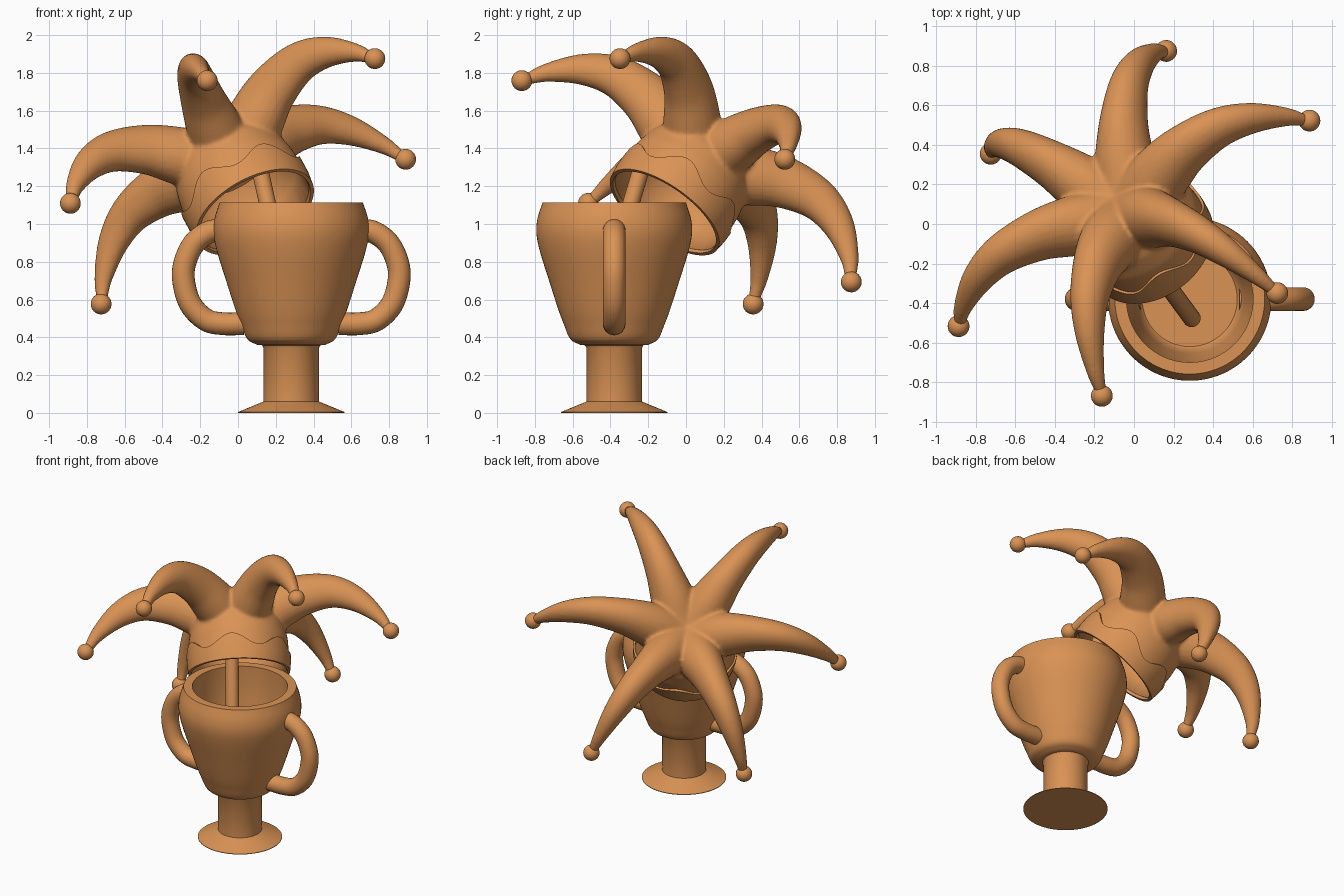
import bpy, bmesh, math
from mathutils import Matrix, Vector

if "Cube" in bpy.data.objects:
    bpy.data.objects.remove(bpy.data.objects["Cube"])

mat = bpy.data.materials.new("warm tan")
mat.diffuse_color = (0.70, 0.29, 0.09, 1)
mat.use_nodes = True
mat.node_tree.nodes["Principled BSDF"].inputs["Base Color"].default_value = mat.diffuse_color
I4 = Matrix.Identity(4)


def finish(name, bm, m=I4, angle=35):
    bm.transform(m)
    bmesh.ops.recalc_face_normals(bm, faces=bm.faces)
    me = bpy.data.meshes.new(name)
    bm.to_mesh(me)
    bm.free()
    ob = bpy.data.objects.new(name, me)
    bpy.context.collection.objects.link(ob)
    me.materials.append(mat)
    bpy.ops.object.select_all(action='DESELECT')
    ob.select_set(True)
    bpy.context.view_layer.objects.active = ob
    bpy.ops.object.shade_smooth_by_angle(angle=math.radians(angle))
    return ob


def catmull(pts, n):
    """Smooth curve through points of any dimension."""
    p = [Vector(q) for q in pts]
    p = [2 * p[0] - p[1]] + p + [2 * p[-1] - p[-2]]
    out = []
    for i in range(1, len(p) - 2):
        a, b, c, d = p[i - 1:i + 3]
        for k in range(n):
            t = k / n
            out.append(0.5 * (2 * b + (c - a) * t + (2 * a - 5 * b + 4 * c - d) * t * t
                              + (3 * b - a - 3 * c + d) * t ** 3))
    return out + [p[-2]]


def skin(bm, rings):
    for a, b in zip(rings, rings[1:]):
        n = len(a)
        for i in range(n):
            j = (i + 1) % n
            bm.faces.new((a[i], a[j], b[j], b[i]))


def add_tube(bm, pts, m=I4, sides=24, steps=8):
    """Capped tube along (x, z, radius[, sideways radius]) points in the local xz plane."""
    c = catmull(pts, steps)
    rings = []
    for i, p in enumerate(c):
        d = c[min(i + 1, len(c) - 1)] - c[max(i - 1, 0)]
        nrm = Vector((-d.y, 0, d.x)).normalized()
        o = Vector((p.x, 0, p.y))
        rings.append([bm.verts.new(m @ (o + p[2] * math.cos(a) * nrm + Vector((0, p[-1] * math.sin(a), 0))))
                      for a in (2 * math.pi * k / sides for k in range(sides))])
    skin(bm, rings)
    bm.faces.new(rings[0])
    bm.faces.new(rings[-1])


def add_lathe(bm, prof, sides=72, wave=None, closed=False):
    """Lathe (r, z) points; open profiles are capped at both ends."""
    rings = []
    for k, (r, z) in enumerate(prof):
        rings.append([bm.verts.new((r * math.cos(a), r * math.sin(a), z + (wave(k, a) if wave else 0)))
                      for a in (2 * math.pi * i / sides for i in range(sides))])
    if closed:
        skin(bm, rings + rings[:1])
    else:
        skin(bm, rings)
        bm.faces.new(rings[0])
        bm.faces.new(rings[-1])


# ---- cup ----
CUP = Matrix.Translation((0.282, -0.38, 0))
outer = catmull([(0.18, 0.36), (0.232, 0.39), (0.267, 0.47), (0.297, 0.55), (0.345, 0.70), (0.392, 0.85),
                 (0.412, 0.95), (0.406, 1.03), (0.379, 1.115)], 5)
bm = bmesh.new()
add_lathe(bm, [(0.283, 0), (0.283, 0.004), (0.147, 0.06), (0.147, 0.345), (0.155, 0.358)]
          + [tuple(p) for p in outer]
          + [(0.32, 1.115), (0.322, 0.97), (0.312, 0.85), (0.275, 0.6), (0.25, 0.47), (0.24, 0.46)])
finish("cup", bm, CUP)

for side, rot in (("right", 0), ("left", math.pi)):
    bm = bmesh.new()
    add_tube(bm, [(x, z, 0.06) for x, z in ((0.355, 0.97), (0.44, 0.955), (0.52, 0.89), (0.567, 0.78),
             (0.567, 0.68), (0.53, 0.57), (0.45, 0.492), (0.36, 0.472), (0.25, 0.472))])
    finish("handle_" + side, bm, CUP @ Matrix.Rotation(rot, 4, 'Z'), 50)

# ---- stick joining cup and hat ----
bm = bmesh.new()
add_tube(bm, [(0.234, -0.63, 0.045), (-0.075, 0.2, 0.045)])
finish("stick", bm, Matrix.Translation((0.155, -0.29, 1.115)) @ Matrix.Rotation(math.radians(-53.7), 4, 'Z'))

# ---- hat, built upright then tilted ----
HAT = (Matrix.Translation((0, 0.003, 1.226)) @ Matrix.Rotation(math.radians(-52.4), 4, 'Z')
       @ Matrix.Rotation(math.radians(-42), 4, 'Y'))
arms = [Matrix.Rotation(math.radians(20.3 + 60 * k), 4, 'Z') for k in range(6)]

# crown: body and six curling horns fused into one skin
bm = bmesh.new()
add_lathe(bm, [(0.338, -0.2), (0.338, -0.1), (0.333, 0), (0.315, 0.1), (0.28, 0.18), (0.2, 0.22), (0.03, 0.22)])
for a in arms:
    add_tube(bm, [(0, 0.06, 0.165, 0.165), (0.13, 0.14, 0.165, 0.16), (0.27, 0.225, 0.16, 0.145),
                  (0.43, 0.29, 0.143, 0.118), (0.63, 0.306, 0.115, 0.095), (0.8, 0.242, 0.086, 0.074),
                  (0.95, 0.115, 0.05, 0.046), (1.03, 0.0, 0.026, 0.026)], a)
crown = finish("hat_crown", bm, HAT)

# hollow inside of the hat
bm = bmesh.new()
add_lathe(bm, [(0.32, -0.4), (0.32, -0.05), (0.30, 0.05), (0.25, 0.12), (0.15, 0.155), (0.05, 0.165)])
cutter = finish("hat_hollow_cutter", bm, HAT)
cutter.hide_render = True
cutter.hide_set(True)

rm = crown.modifiers.new("fuse", 'REMESH')
rm.mode = 'VOXEL'
rm.voxel_size = 0.012
rm.use_smooth_shade = True
sm = crown.modifiers.new("soften", 'SMOOTH')
sm.factor = 0.5
sm.iterations = 5
bo = crown.modifiers.new("hollow", 'BOOLEAN')
bo.operation = 'DIFFERENCE'
bo.object = cutter

# wavy band, peaks between the horns
bm = bmesh.new()
add_lathe(bm, [(0.322, -0.22), (0.342, -0.22), (0.35, -0.15), (0.35, -0.08), (0.322, -0.08)], 96,
          lambda k, a: 0.038 * math.cos(6 * (a - math.radians(50.3))) if k > 2 else 0, True)
finish("hat_band", bm, HAT)

# bells on the horn tips
for k, a in enumerate(arms):
    bm = bmesh.new()
    bmesh.ops.create_uvsphere(bm, u_segments=28, v_segments=16, radius=0.055)
    finish(f"bell_{k + 1}", bm, HAT @ a @ Matrix.Translation((1.035, 0, 0)))
